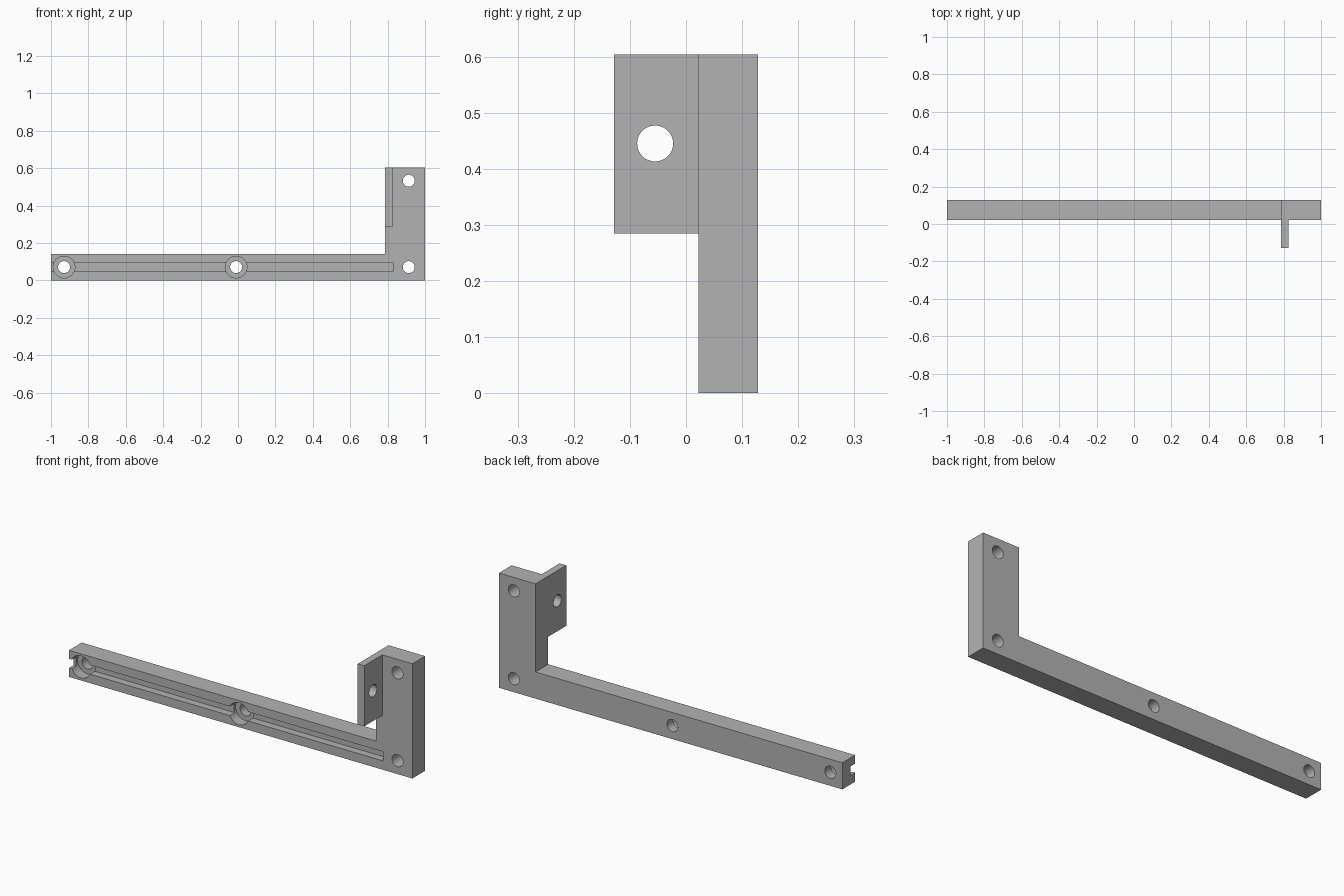
import bpy
import bmesh
from math import pi
from mathutils import Matrix

cube = bpy.data.objects.get("Cube")
if cube:
    bpy.data.objects.remove(cube, do_unlink=True)

FRONT, BACK = 0.022, 0.128      # depth range of the bracket
TOP, BAR_TOP = 0.604, 0.14
INNER = 0.787                   # inner face of the upright
HOLE, BORE = 0.032, 0.058       # radii
MID = 0.071                     # height of the bar's centre line

grey = bpy.data.materials.new("plain grey")
grey.use_nodes = True
colour = (0.45, 0.45, 0.45, 1)
grey.diffuse_color = colour
grey.node_tree.nodes["Principled BSDF"].inputs["Base Color"].default_value = colour


def add_object(name, bm):
    bmesh.ops.recalc_face_normals(bm, faces=bm.faces[:])
    mesh = bpy.data.meshes.new(name)
    bm.to_mesh(mesh)
    bm.free()
    mesh.materials.append(grey)
    obj = bpy.data.objects.new(name, mesh)
    bpy.context.collection.objects.link(obj)
    return obj


def prism(name, outline, y0, y1):
    """Extrude an (x, z) outline along y."""
    bm = bmesh.new()
    face = bm.faces.new([bm.verts.new((x, y0, z)) for x, z in outline])
    side = bmesh.ops.extrude_face_region(bm, geom=[face])["geom"]
    verts = [v for v in side if isinstance(v, bmesh.types.BMVert)]
    bmesh.ops.translate(bm, verts=verts, vec=(0, y1 - y0, 0))
    return add_object(name, bm)


def box(name, x0, x1, y0, y1, z0, z1):
    return prism(name, [(x0, z0), (x1, z0), (x1, z1), (x0, z1)], y0, y1)


def rod(name, centre, radius, length, axis):
    bm = bmesh.new()
    turn = Matrix.Rotation(pi / 2, 4, "X" if axis == "Y" else "Y")
    bmesh.ops.create_cone(bm, cap_ends=True, segments=48, radius1=radius,
                          radius2=radius, depth=length,
                          matrix=Matrix.Translation(centre) @ turn)
    return add_object(name, bm)


def combine(target, tool, operation):
    mod = target.modifiers.new(operation.lower(), "BOOLEAN")
    mod.operation = operation
    mod.solver = "EXACT"
    mod.object = tool
    bpy.context.view_layer.objects.active = target
    bpy.ops.object.modifier_apply(modifier=mod.name)
    bpy.data.objects.remove(tool, do_unlink=True)


# L-shaped body
bracket = prism("bracket", [(-1, 0), (1, 0), (1, TOP), (INNER, TOP),
                            (INNER, BAR_TOP), (-1, BAR_TOP)], FRONT, BACK)

# Forward mounting tab on the upright
combine(bracket, box("tab", INNER, 0.825, -0.128, 0.06, 0.285, TOP), "UNION")

# Long groove, open at the right end of the bar
combine(bracket, box("groove", -1.1, 0.83, -0.05, FRONT + 0.04,
                     MID - 0.024, MID + 0.024), "DIFFERENCE")

# Counterbores in the bar
for x in (-0.93, -0.01):
    combine(bracket, rod("counterbore", (x, FRONT, MID), BORE, 0.11, "Y"), "DIFFERENCE")

# Through holes in the bar and upright
for x, z in ((-0.93, MID), (-0.01, MID), (0.913, MID), (0.913, 0.533)):
    combine(bracket, rod("hole", (x, 0.075, z), HOLE, 0.3, "Y"), "DIFFERENCE")

# Hole through the tab
combine(bracket, rod("tab_hole", (0.806, -0.055, 0.445), HOLE, 0.2, "X"), "DIFFERENCE")

# Smooth bores, sharp edges elsewhere
bpy.ops.object.select_all(action="DESELECT")
bracket.select_set(True)
bpy.context.view_layer.objects.active = bracket
bpy.ops.object.shade_smooth_by_angle(angle=pi / 6)
